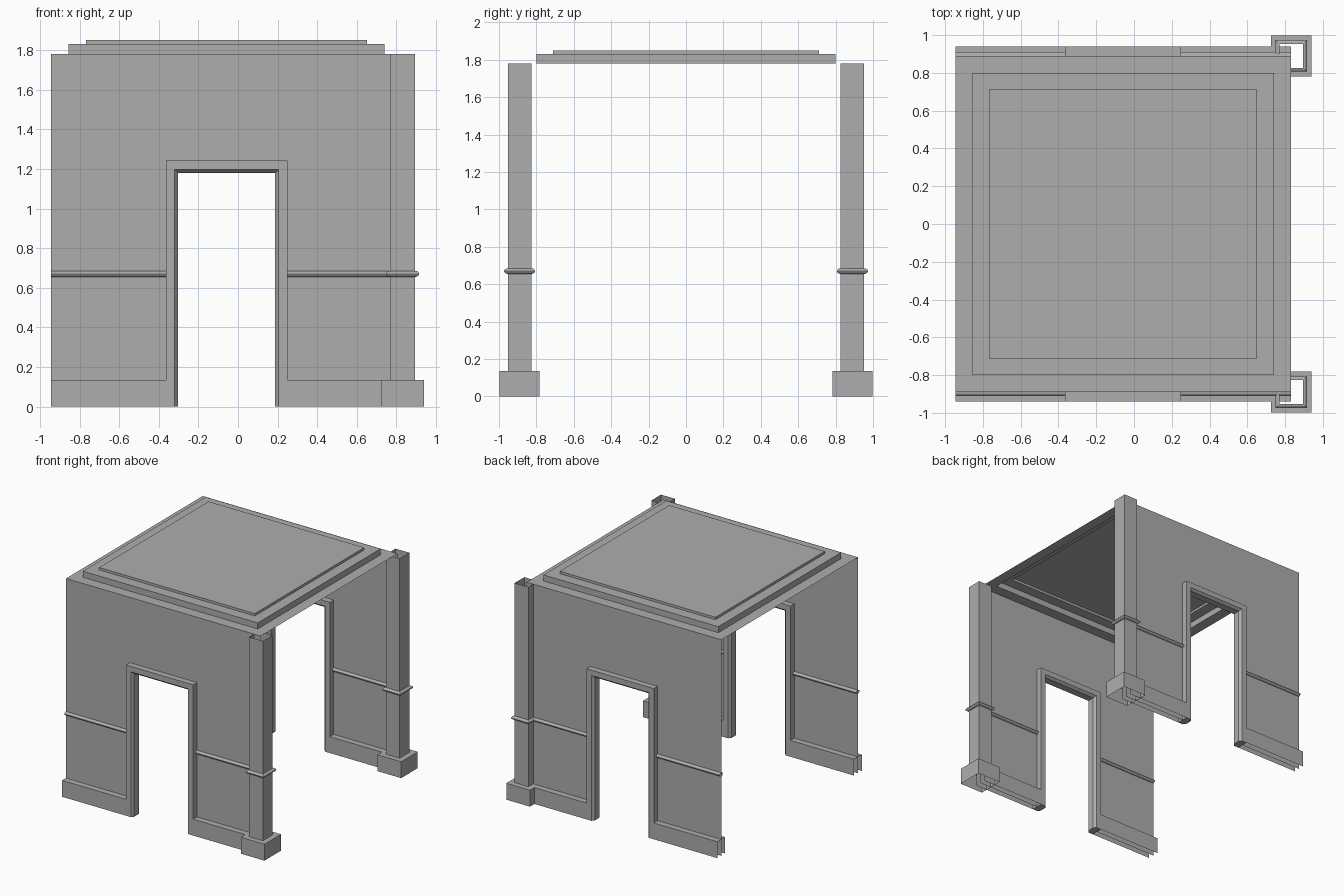
import bpy
import math

old = bpy.data.objects.get("Cube")
if old:
    bpy.data.objects.remove(old)

stone = bpy.data.materials.new("plain grey")
stone.use_nodes = True
grey = (0.42, 0.42, 0.42, 1)
stone.diffuse_color = grey
stone.node_tree.nodes["Principled BSDF"].inputs["Base Color"].default_value = grey

LEFT, RIGHT = -0.945, 0.83      # wall ends
MID = (LEFT + RIGHT) / 2        # room and doorway centre
WALL_Y, TOP = 0.89, 1.78
PILLAR = 0.063                  # half width of the shaft
FRAME = 0.307                   # half width of the door frame


def make(name, verts, faces):
    mesh = bpy.data.meshes.new(name)
    mesh.from_pydata(verts, [], faces)
    mesh.materials.append(stone)
    obj = bpy.data.objects.new(name, mesh)
    bpy.context.collection.objects.link(obj)
    return obj


def rect_loft(name, x, y, rings, cap=False):
    """Skin stacked rectangles given as (half x, half y, z)."""
    verts = [(x + sx * hx, y + sy * hy, z) for hx, hy, z in rings
             for sx, sy in ((-1, -1), (1, -1), (1, 1), (-1, 1))]
    faces = [(4*r + i, 4*r + (i+1) % 4, 4*r + 4 + (i+1) % 4, 4*r + 4 + i)
             for r in range(len(rings) - 1) for i in range(4)]
    if cap:
        faces.append(tuple(range(len(verts) - 4, len(verts))))
    return make(name, verts, faces)


def moulding(name, x0, x1, y, side, profile):
    """Run an open (depth, z) profile along x."""
    verts = [(x, y + side * d, z) for x in (x0, x1) for d, z in profile]
    n = len(profile)
    faces = [(i, n + i, n + i + 1, i + 1) for i in range(n - 1)]
    if side > 0:
        faces = [f[::-1] for f in faces]
    make(name, verts, faces)


def arch(w):
    """Doorway outline for a half width."""
    h = 1.18 + w - 0.245
    return [(MID - w, 0), (MID - w, h), (MID + w, h), (MID + w, 0)]


def door_frame(name, y):
    section = [(FRAME, -0.05), (0.262, -0.05), (0.245, -0.03),
               (0.245, 0.03), (0.262, 0.05), (FRAME, 0.05)]
    n = len(section)
    verts = [(arch(w)[k][0], y + d, arch(w)[k][1])
             for k in range(4) for w, d in section]
    faces = [(k*n + i, k*n + (i+1) % n, (k+1)*n + (i+1) % n, (k+1)*n + i)
             for k in range(3) for i in range(n)]
    faces += [tuple(range(n))[::-1], tuple(range(3*n, 4*n))]
    make(name, verts, faces)


# Half-round rail profile and skirting profile
rail = [(0.02 * math.sin(a), 0.67 - 0.015 * math.cos(a))
        for a in [math.pi * i / 6 for i in range(7)]]
skirting = [(0.05, 0), (0.05, 0.135), (0, 0.135)]

for label, s in (("front", -1), ("back", 1)):
    y = s * WALL_Y

    # Thin wall with doorway
    hole = arch(0.285)
    outline = [(LEFT, 0), (LEFT, TOP), (RIGHT, TOP), (RIGHT, 0)] + hole[::-1]
    ids = [(0, 1, 6, 7), (1, 2, 5, 6), (2, 3, 4, 5)]
    if s < 0:
        ids = [f[::-1] for f in ids]
    make(label + "_wall", [(x, y, z) for x, z in outline], ids)
    door_frame(label + "_door_frame", y)

    # Trim on both faces of the wall, either side of the doorway
    for face, d in (("outer", s), ("inner", -s)):
        for end, x0, x1 in (("right", LEFT, MID - FRAME), ("left", MID + FRAME, RIGHT)):
            tag = f"{label}_{face}_{end}_"
            moulding(tag + "rail", x0, x1, y, d, rail)
            moulding(tag + "skirting", x0, x1, y, d, skirting)

    # Hollow corner pillar
    base = PILLAR + 0.045
    rect_loft(label + "_pillar_base", RIGHT + 0.002, y,
              [(base, base, 0), (base, base, 0.135), (PILLAR, PILLAR, 0.135)])
    rect_loft(label + "_pillar_shaft", RIGHT + 0.002, y,
              [(PILLAR, PILLAR, 0.135), (PILLAR, PILLAR, TOP)])
    rect_loft(label + "_pillar_ring", RIGHT + 0.002, y,
              [(PILLAR + d, PILLAR + d, z) for d, z in rail])

# Stepped tray ceiling
hx = (RIGHT - LEFT) / 2
rect_loft("tray_ceiling", MID, 0,
          [(hx, WALL_Y, TOP), (hx - 0.09, WALL_Y - 0.09, TOP),
           (hx - 0.09, WALL_Y - 0.09, 1.83), (hx - 0.178, WALL_Y - 0.178, 1.83),
           (hx - 0.178, WALL_Y - 0.178, 1.85)], cap=True)
